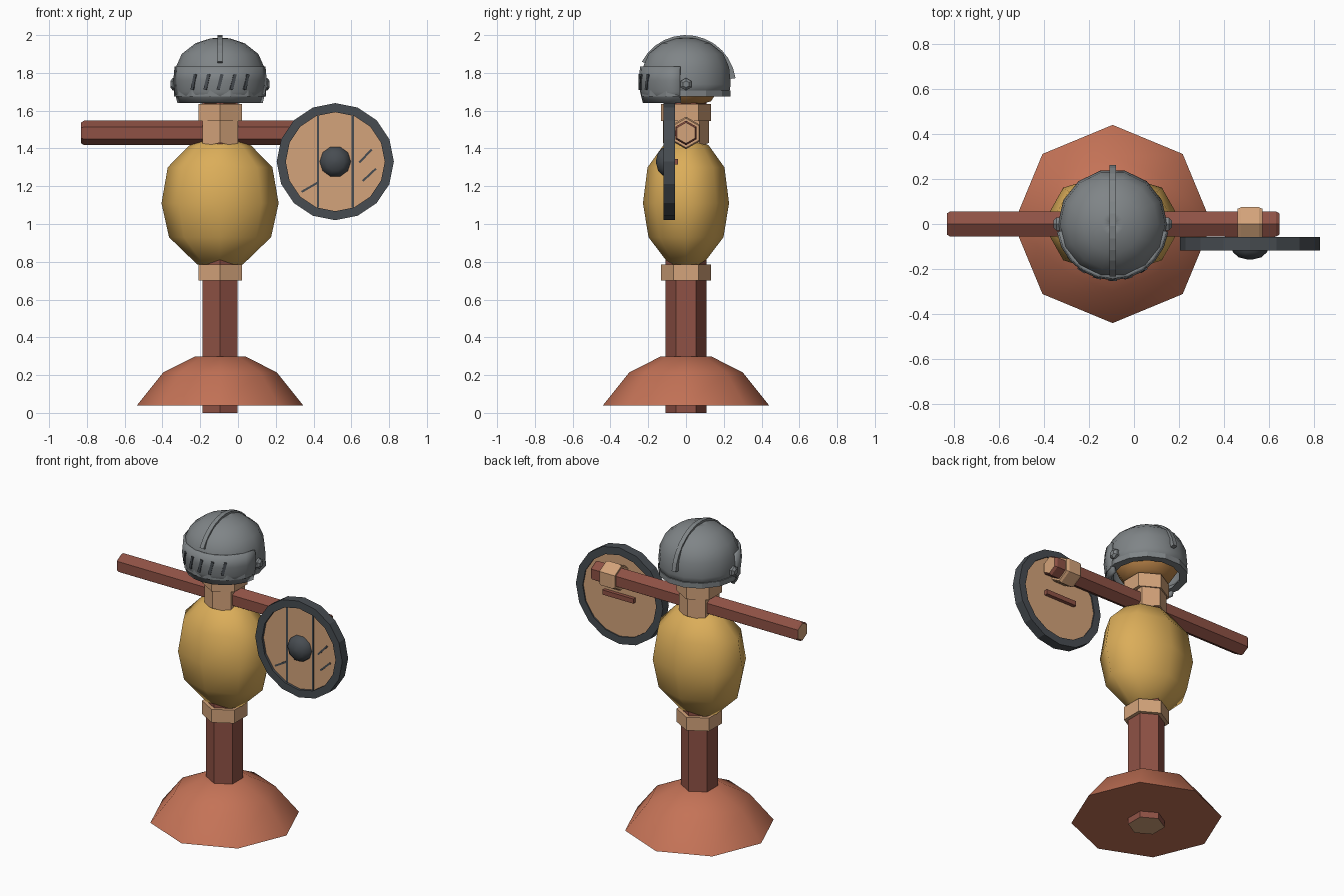
import bpy, bmesh, math
from mathutils import Matrix, Vector

if "Cube" in bpy.data.objects:
    bpy.data.objects.remove(bpy.data.objects["Cube"])

CX = -0.095  # x of the upright post


def material(name, rgb):
    m = bpy.data.materials.new(name)
    m.diffuse_color = [c / 12.92 if c < 0.04045 else ((c + 0.055) / 1.055) ** 2.4 for c in rgb] + [1]
    m.use_nodes = True
    m.node_tree.nodes["Principled BSDF"].inputs["Base Color"].default_value = m.diffuse_color
    return m


BROWN = material("red brown wood", (0.56, 0.32, 0.27))
TAN = material("light wood and rope", (0.83, 0.64, 0.48))
YELLOW = material("straw sack", (0.86, 0.68, 0.35))
TERRA = material("terracotta base", (0.77, 0.45, 0.34))
GREY = material("helmet steel", (0.50, 0.52, 0.53))
DARK = material("dark iron", (0.28, 0.30, 0.32))
OCHRE = material("head cloth", (0.72, 0.51, 0.28))


def finish(name, bm, mats, matrix=Matrix(), smooth=None, shell=0):
    bmesh.ops.recalc_face_normals(bm, faces=bm.faces)
    me = bpy.data.meshes.new(name)
    bm.to_mesh(me)
    bm.free()
    me.transform(matrix)
    ob = bpy.data.objects.new(name, me)
    bpy.context.collection.objects.link(ob)
    for m in mats:
        me.materials.append(m)
    if shell:
        mod = ob.modifiers.new("thickness", 'SOLIDIFY')
        mod.thickness = shell
        mod.offset = -1
    if smooth:
        bpy.ops.object.select_all(action='DESELECT')
        ob.select_set(True)
        bpy.context.view_layer.objects.active = ob
        bpy.ops.object.shade_smooth_by_angle(angle=math.radians(smooth))
    return ob


def lathe(name, profile, n, mats, matrix=Matrix(), phase=0, sy=1, arc=None,
          caps=True, loop=False, smooth=None, shell=0):
    """Spin (radius, height) points; arc=(start, end) degrees for a partial turn."""
    bm = bmesh.new()
    a0, a1 = arc or (phase, phase + 360)
    cols = n + 1 if arc else n
    rings = []
    for r, z in profile:
        ring = []
        for i in range(cols):
            a = math.radians(a0 + (a1 - a0) * i / n)
            ring.append(bm.verts.new((r * math.cos(a), r * math.sin(a) * sy, z)))
        rings.append(ring)
    pairs = list(zip(rings, rings[1:])) + ([(rings[-1], rings[0])] if loop else [])
    for lo, hi in pairs:
        for i in range(n):
            j = (i + 1) % cols
            bm.faces.new((lo[i], lo[j], hi[j], hi[i]))
    if caps and not loop and not arc:
        for ring in (rings[0], rings[-1]):
            bm.faces.new(ring).material_index = len(mats) - 1
    return finish(name, bm, mats, matrix, smooth, shell)


def box(name, size, mat, matrix):
    bm = bmesh.new()
    bmesh.ops.create_cube(bm, size=1)
    return finish(name, bm, [mat], matrix @ Matrix.Diagonal((*size, 1)))


def at(x, y, z):
    return Matrix.Translation((x, y, z))


def rot(deg, axis):
    return Matrix.Rotation(math.radians(deg), 4, axis)


POST = at(CX, 0, 0)

# base mound and post
lathe("base_mound", [(0.44, 0.04), (0.30, 0.215), (0.135, 0.298), (0.05, 0.30)], 8, [TERRA], POST, smooth=50)
lathe("post", [(0.108, 0), (0.108, 1.66)], 6, [BROWN, TAN], POST, phase=30)

# stuffed body
lathe("body", [(0.12, 0.785), (0.27, 0.93), (0.31, 1.11), (0.277, 1.30), (0.165, 1.415), (0.08, 1.45)],
      8, [YELLOW], POST, sy=0.735, smooth=60)

# rope collars
for name, z0, z1 in (("lower_collar", 0.70, 0.785), ("neck_collar", 1.545, 1.635)):
    lathe(name, [(0.133, z0), (0.133, z1)], 6, [TAN], POST, phase=30)

# crossbar with pale cut ends and a wrapped grip
ALONG_X = rot(90, 'Y')
lathe("crossbar", [(0.055, -0.83), (0.065, -0.815), (0.065, 0.63), (0.055, 0.645)], 6,
      [BROWN, TAN], at(0, 0, 1.482) @ ALONG_X)
lathe("grip_wrap", [(0.078, 0.46), (0.086, 0.475), (0.086, 0.555), (0.078, 0.57)], 6,
      [TAN], at(0, 0, 1.482) @ ALONG_X)

# crossed lashing at the joint, front and back
for name, s in (("front_lashing", -1), ("back_lashing", 1)):
    bm = bmesh.new()
    cols = []
    for x, y, lo, hi in ((-0.094, 0.072, 1.41, 1.568), (0, 0.122, 1.43, 1.55), (0.094, 0.072, 1.41, 1.568)):
        cols.append([bm.verts.new((x, s * yy, z)) for yy, z in
                     ((y, lo), (y, hi), (y - 0.035, hi), (y - 0.035, lo))])
    for a, b in zip(cols, cols[1:]):
        for i in range(4):
            j = (i + 1) % 4
            bm.faces.new((a[i], a[j], b[j], b[i]))
    bm.faces.new(cols[0])
    bm.faces.new(cols[2])
    finish(name, bm, [TAN], POST)

# head under the helmet
lathe("head", [(0.07, 1.63), (0.14, 1.65), (0.185, 1.72), (0.19, 1.79), (0.13, 1.88)], 10,
      [OCHRE], POST, smooth=60)

# helmet dome, brow rim and visor
lathe("helmet_dome", [(0.232, 1.68), (0.243, 1.74), (0.234, 1.83), (0.203, 1.90), (0.13, 1.957),
                      (0.05, 1.983), (0.004, 1.985)], 14, [GREY], POST, caps=False, smooth=50, shell=0.02)
lathe("helmet_rim", [(0.243, 1.675), (0.243, 1.708), (0.215, 1.708), (0.195, 1.675)], 14,
      [GREY], POST, loop=True)
lathe("visor", [(0.228, 1.64), (0.243, 1.70), (0.250, 1.76), (0.243, 1.835)], 10, [GREY], POST,
      arc=(188, 352), smooth=30, shell=0.02)
for i in range(5):
    a = math.asin((i - 2) * 0.07 / 0.25)
    box("visor_slot", (0.017, 0.016, 0.085), DARK,
        at(CX + 0.244 * math.sin(a), -0.244 * math.cos(a), 1.752) @ rot(math.degrees(a), 'Z') @ rot(14, 'Y'))
for s in (-1, 1):
    lathe("visor_rivet", [(0.033, 0.225), (0.033, 0.25), (0.018, 0.263)], 6, [GREY],
          at(CX, 0, 1.74) @ rot(90 * s, 'Y'))

# crest ridge over the dome
bm = bmesh.new()
sections = []
for i in range(13):
    a = math.radians(8 + (152 - 8) * i / 12)
    sections.append([bm.verts.new((x, r * math.cos(a), 1.735 + r * math.sin(a)))
                     for x, r in ((-0.014, 0.225), (0.014, 0.225), (0.014, 0.265), (-0.014, 0.265))])
for a, b in zip(sections, sections[1:]):
    for i in range(4):
        j = (i + 1) % 4
        bm.faces.new((a[i], a[j], b[j], b[i]))
bm.faces.new(sections[0])
bm.faces.new(sections[-1])
finish("helmet_crest", bm, [GREY], POST)

# round shield
SX, SZ = 0.515, 1.33
SHIELD = at(SX, 0, SZ) @ rot(90, 'X')  # local z points to the front
lathe("shield_rim", [(0.31, 0.058), (0.31, 0.118), (0.262, 0.118), (0.262, 0.058)], 16, [DARK],
      SHIELD, loop=True)
lathe("shield_boards", [(0.275, 0.066), (0.275, 0.102)], 16, [TAN], SHIELD)
lathe("shield_boss", [(0.083, 0.10), (0.076, 0.125), (0.05, 0.148), (0.01, 0.158)], 10, [DARK],
      SHIELD, smooth=60)
for x in (-0.092, 0.092):
    box("board_gap", (0.012, 0.008, 0.485), DARK, at(SX + x, -0.102, SZ))
for x, z, length, tilt in ((-0.135, -0.135, 0.10, 30), (0.16, 0.03, 0.095, 47), (0.18, -0.07, 0.095, 43)):
    box("board_scratch", (length, 0.008, 0.011), DARK, at(SX + x, -0.102, SZ + z) @ rot(-tilt, 'Y'))
for z in (1.33, 1.48):
    box("shield_handle", (0.22, 0.03, 0.03), BROWN, at(SX, -0.058, z))
